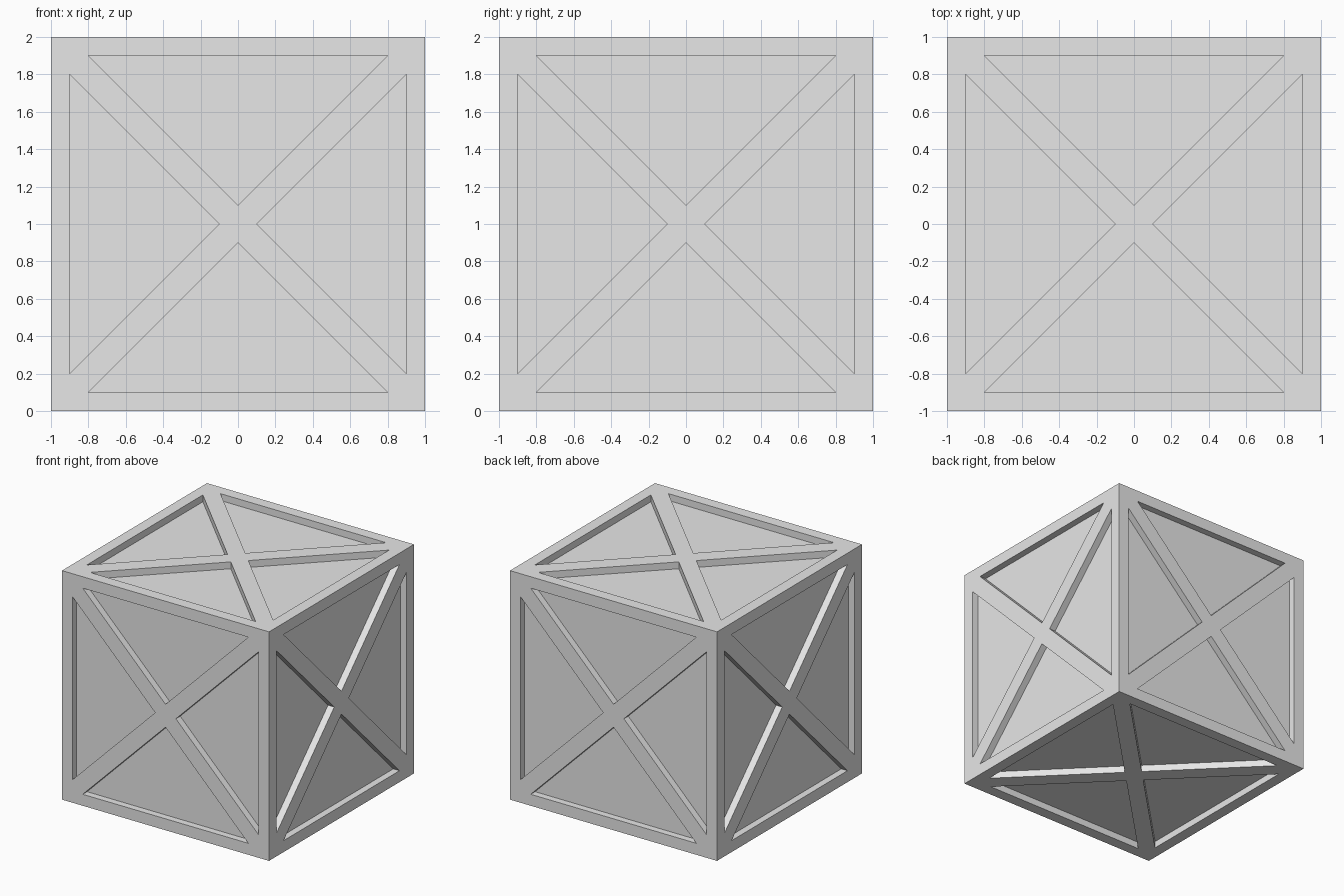
import bpy, bmesh
from mathutils import Vector

RECESS = 0.06   # depth of the triangular panels
SHRINK = 0.8    # panel size relative to a quarter of a side

if "Cube" in bpy.data.objects:
    bpy.data.objects.remove(bpy.data.objects["Cube"], do_unlink=True)

# Single plain grey
grey = bpy.data.materials.new("light_grey")
grey.use_nodes = True
colour = (0.8, 0.8, 0.8, 1)
grey.diffuse_color = colour
grey.node_tree.nodes["Principled BSDF"].inputs["Base Color"].default_value = colour

# Crate body, each side split into four triangles by its diagonals
bm = bmesh.new()
bmesh.ops.create_cube(bm, size=2)
panels = bmesh.ops.poke(bm, faces=bm.faces[:])["faces"]

# Panels shrink to leave the border and cross braces
bmesh.ops.inset_individual(bm, faces=panels, thickness=0)
for panel in panels:
    apex = panel.normal.copy()
    base = [v.co for v in panel.verts if (v.co - apex).length > 0.5]
    middle = (apex + (base[0] + base[1]) / 2) / 2
    for v in panel.verts:
        v.co = middle + (v.co - middle) * SHRINK

# Panels sink straight in
bm.normal_update()
bmesh.ops.inset_individual(bm, faces=panels, thickness=0, depth=-RECESS)
bmesh.ops.translate(bm, verts=bm.verts[:], vec=Vector((0, 0, 1)))
bm.normal_update()

mesh = bpy.data.meshes.new("crate")
bm.to_mesh(mesh)
bm.free()
mesh.materials.append(grey)
crate = bpy.data.objects.new("crate", mesh)
bpy.context.collection.objects.link(crate)
